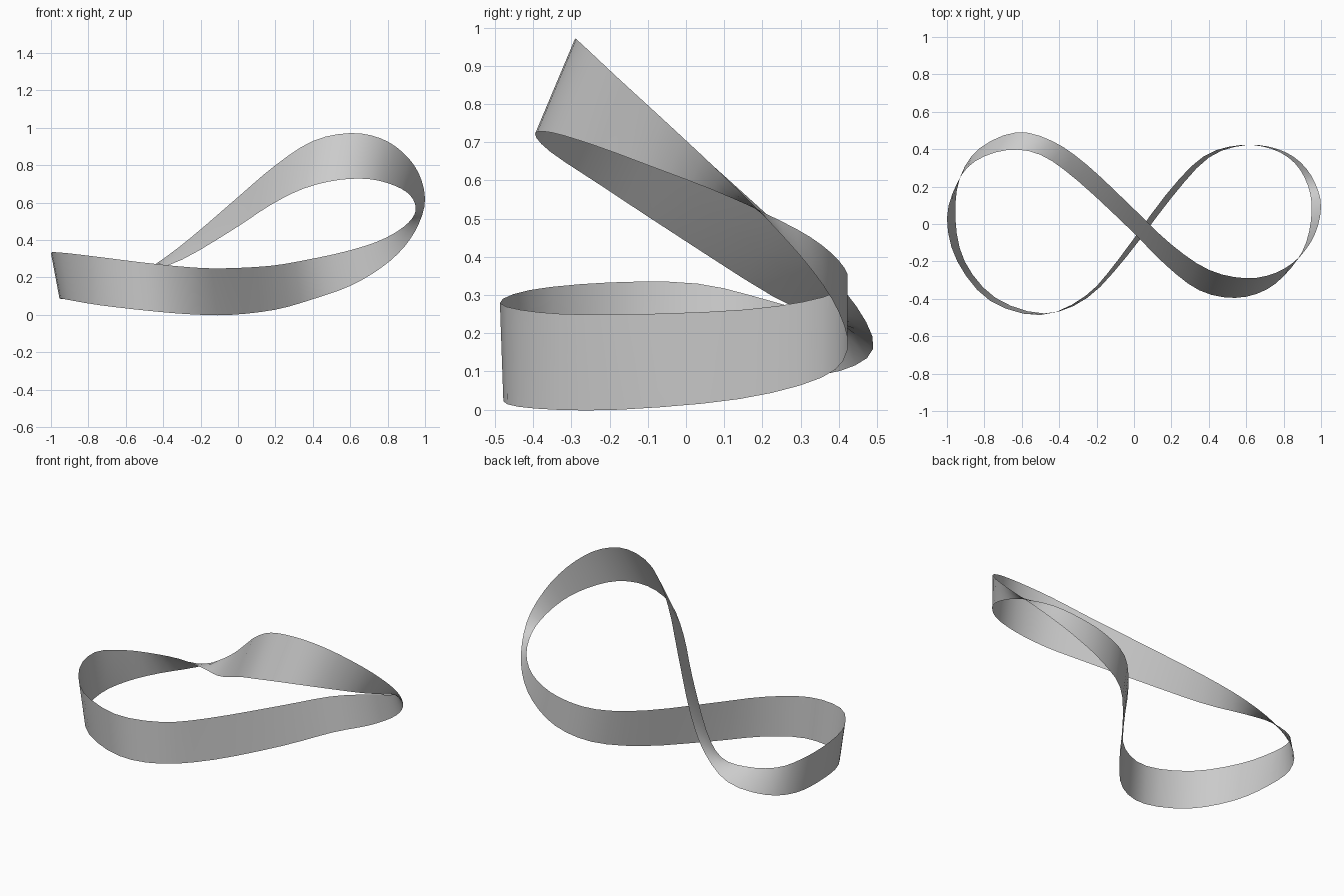
import bpy
import bmesh
from mathutils import Vector

# Stations along the outer twisting edge of the band
EDGE_A = [
    (-0.955, 0.03, 0.09), (-0.93, 0.25, 0.085), (-0.825, 0.405, 0.102), (-0.63, 0.49, 0.16),
    (-0.44, 0.445, 0.272), (-0.25, 0.315, 0.415), (0.0, 0.08, 0.63), (0.2, -0.11, 0.80),
    (0.4, -0.245, 0.93), (0.6, -0.29, 0.972), (0.76, -0.26, 0.945), (0.88, -0.18, 0.87),
    (0.965, -0.06, 0.76), (1.0, 0.09, 0.62), (0.968, 0.22, 0.49), (0.89, 0.33, 0.365),
    (0.77, 0.4, 0.255), (0.6, 0.422, 0.155), (0.4, 0.355, 0.084), (0.2, 0.14, 0.028),
    (-0.04, -0.175, 0.0), (-0.25, -0.395, 0.003), (-0.48, -0.478, 0.022),
    (-0.74, -0.395, 0.052), (-0.905, -0.2, 0.08)]
# Matching stations along the other edge
EDGE_B = [
    (-1.0, 0.03, 0.33), (-0.945, 0.22, 0.285), (-0.85, 0.335, 0.25), (-0.68, 0.395, 0.235),
    (-0.5, 0.37, 0.235), (-0.3, 0.23, 0.295), (-0.02, -0.03, 0.46), (0.17, -0.22, 0.585),
    (0.35, -0.355, 0.675), (0.54, -0.395, 0.722), (0.71, -0.35, 0.725), (0.84, -0.235, 0.69),
    (0.92, -0.1, 0.64), (0.95, 0.07, 0.575), (0.93, 0.205, 0.515), (0.86, 0.325, 0.452),
    (0.74, 0.4, 0.39), (0.57, 0.422, 0.338), (0.37, 0.36, 0.295), (0.17, 0.155, 0.262),
    (-0.08, -0.185, 0.249), (-0.26, -0.385, 0.255), (-0.5, -0.487, 0.279),
    (-0.77, -0.41, 0.313), (-0.945, -0.2, 0.333)]
STEPS = 3    # subdivisions between stations
ACROSS = 2   # faces across the band


def smooth_loop(points):
    """Closed Catmull-Rom curve through the points."""
    pts = [Vector(p) for p in points]
    n = len(pts)
    out = []
    for i in range(n):
        p0, p1, p2, p3 = (pts[(i + k) % n] for k in (-1, 0, 1, 2))
        for s in range(STEPS):
            t = s / STEPS
            out.append(0.5 * (2 * p1 + (p2 - p0) * t
                              + (2 * p0 - 5 * p1 + 4 * p2 - p3) * t ** 2
                              + (3 * p1 - p0 - 3 * p2 + p3) * t ** 3))
    return out


# Twisted figure-eight band ruled between the two edges
bm = bmesh.new()
rows = [[bm.verts.new(a.lerp(b, k / ACROSS)) for k in range(ACROSS + 1)]
        for a, b in zip(smooth_loop(EDGE_A), smooth_loop(EDGE_B))]
for i, row in enumerate(rows):
    nxt = rows[(i + 1) % len(rows)]
    for k in range(ACROSS):
        face = bm.faces.new((row[k], nxt[k], nxt[k + 1], row[k + 1]))
        face.smooth = True
mesh = bpy.data.meshes.new("twisted_band")
bm.to_mesh(mesh)
bm.free()
band = bpy.data.objects.new("twisted_band", mesh)
bpy.context.collection.objects.link(band)
